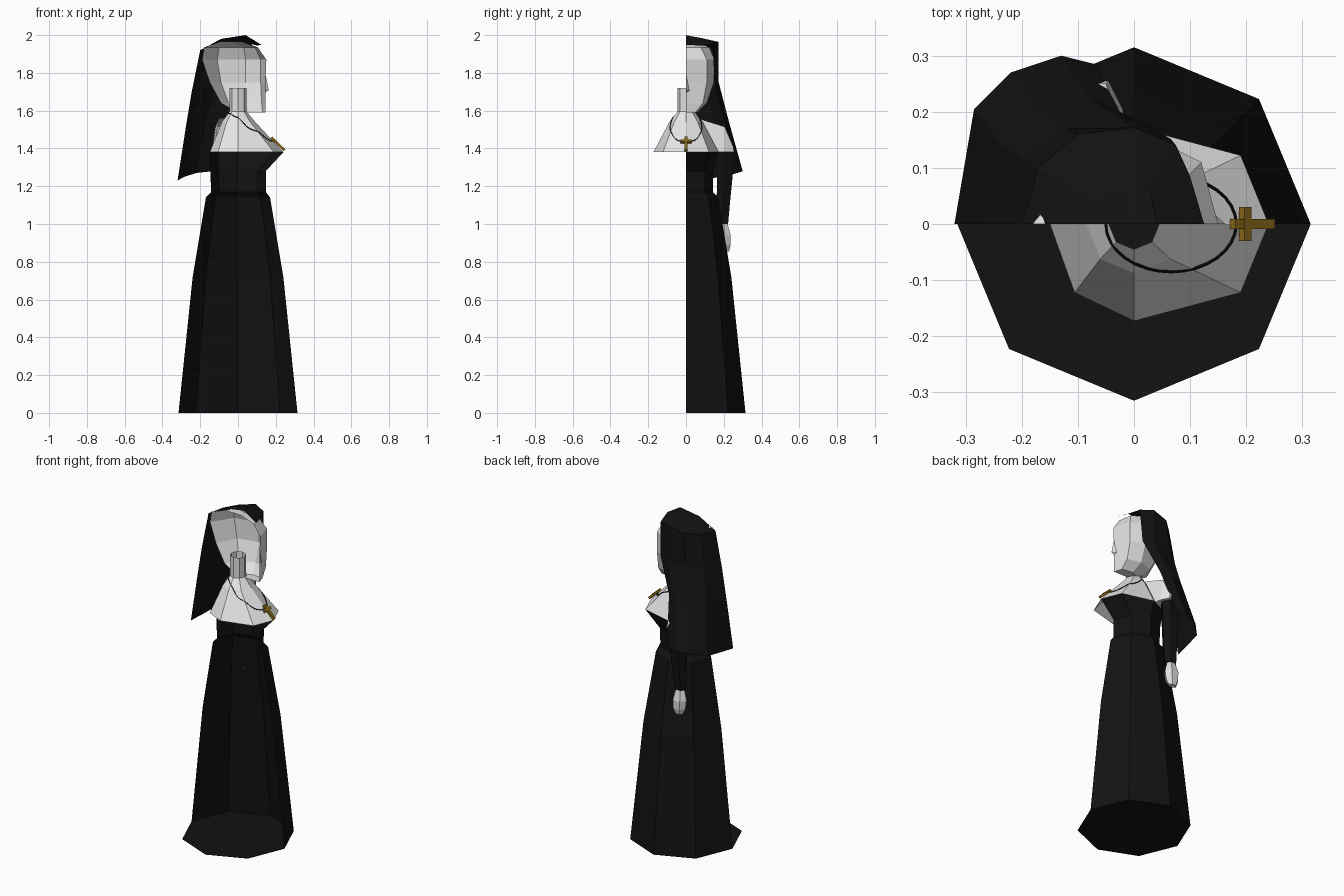
import bpy, bmesh, math
from mathutils import Vector
from mathutils.bvhtree import BVHTree

if "Cube" in bpy.data.objects:
    bpy.data.objects.remove(bpy.data.objects["Cube"])


def material(name, rgb):
    m = bpy.data.materials.new(name)
    m.diffuse_color = (*rgb, 1)
    m.use_nodes = True
    m.node_tree.nodes["Principled BSDF"].inputs["Base Color"].default_value = m.diffuse_color
    return m


BLACK = material("black_cloth", (0.006, 0.006, 0.006))
WHITE = material("white_cloth", (0.80, 0.80, 0.80))
PALE = material("pale_skin", (0.74, 0.74, 0.74))
GOLD = material("old_gold", (0.27, 0.15, 0.01))


def finish(name, bm, mat):
    bmesh.ops.remove_doubles(bm, verts=bm.verts, dist=0.0005)
    bmesh.ops.recalc_face_normals(bm, faces=bm.faces)
    me = bpy.data.meshes.new(name)
    bm.to_mesh(me)
    bm.free()
    me.materials.append(mat)
    ob = bpy.data.objects.new(name, me)
    bpy.context.collection.objects.link(ob)
    return ob


def loft(name, rows, mat, closed=True, first=False, last=False):
    """Skin rows of points; optionally cap the first and last row."""
    bm = bmesh.new()
    grid = [[bm.verts.new(p) for p in row] for row in rows]
    for a, b in zip(grid, grid[1:]):
        n = len(a)
        for i in range(n if closed else n - 1):
            j = (i + 1) % n
            bm.faces.new((a[i], a[j], b[j], b[i]))
    if first:
        bm.faces.new(grid[0])
    if last:
        bm.faces.new(grid[-1])
    return finish(name, bm, mat)


def ring(z, front, back, side, bulge=1.0, half=False):
    """Eight-sided ring with its own front and back reach; half keeps y >= 0."""
    pts = []
    for i in range(5 if half else 8):
        c, s = math.cos(i * math.pi / 4), math.sin(i * math.pi / 4)
        x = c * (front if c > 0 else back)
        if 0.1 < c < 0.9:
            x *= bulge
        pts.append((x, s * side, z))
    return pts


def oval(cx, cy, z, rx, ry, n=6):
    return [(cx + rx * math.cos(i * math.tau / n), cy + ry * math.sin(i * math.tau / n), z)
            for i in range(n)]


# Habit: an open half shell standing on a full octagonal base
dress = [(0, .315, .315, .315, 1), (.72, .24, .24, .24, 1), (1.14, .17, .17, .17, 1),
         (1.17, .147, .142, .142, 1), (1.28, .147, .147, .145, 1), (1.38, .24, .15, .173, 1.12)]
loft("dress", [ring(*d, half=True) for d in dress], BLACK, closed=False)
bm = bmesh.new()
bm.faces.new([bm.verts.new(p) for p in ring(0, .315, .315, .315)])
finish("dress_base", bm, BLACK)

# Full collar and neck
collar = loft("collar", [ring(1.38, .24, .15, .173, 1.12), ring(1.54, .092, .085, .088),
                         ring(1.595, .045, .045, .045)], WHITE)
loft("neck", [ring(1.58, .045, .045, .045), ring(1.72, .045, .045, .045)], PALE)

# White shoulder cape, sleeve and hand on the modelled side
loft("shoulder_cape", [
    [(-.13, .06, 1.38), (0, .06, 1.38), (-.02, .06, 1.56), (-.10, .06, 1.56)],
    [(-.14, .21, 1.38), (-.02, .205, 1.38), (-.035, .205, 1.515), (-.12, .205, 1.515)],
    [(-.13, .255, 1.38), (-.045, .255, 1.38), (-.05, .25, 1.41), (-.12, .25, 1.41)]],
    WHITE, last=True)
loft("sleeve", [oval(-.09, .20, 1.385, .055, .05), oval(-.09, .205, 1.25, .052, .048),
                oval(-.095, .197, 1.10, .045, .04), oval(-.10, .195, 1.0, .038, .032)],
     BLACK, first=True, last=True)
loft("hand", [oval(-.10, .198, 1.01, .026, .022), oval(-.10, .204, .94, .046, .038),
              oval(-.10, .208, .89, .042, .033), oval(-.10, .212, .855, .026, .018)],
     PALE, first=True, last=True)

# Head: half shell, each row runs from face centre round to the back of the skull
head = [
    (1.59, [(.145, 0), (.13, .05), (.06, .06), (.01, .04), (0, 0)]),
    (1.64, [(.145, 0), (.125, .09), (.04, .11), (-.05, .08), (-.09, 0)]),
    (1.75, [(.145, 0), (.12, .11), (.04, .148), (-.09, .12), (-.15, 0)]),
    (1.87, [(.150, 0), (.12, .11), (.04, .15), (-.11, .12), (-.19, 0)]),
    (1.935, [(.105, 0), (.09, .08), (.03, .125), (-.10, .10), (-.18, 0)]),
    (1.967, [(.02, 0), (.01, .04), (-.03, .05), (-.07, .04), (-.09, 0)])]
loft("head", [[(x, y, z) for x, y in row] for z, row in head], PALE,
     closed=False, first=True, last=True)

# Half of a small nose
bm = bmesh.new()
top, tip, side, low = [bm.verts.new(p) for p in
                       ((.146, 0, 1.79), (.163, 0, 1.71), (.142, .018, 1.705), (.145, 0, 1.695))]
bm.faces.new((top, tip, side))
bm.faces.new((tip, low, side))
finish("nose", bm, PALE)

# Veil: crown cap, then a drape that hangs behind the face to the hem
crown = [(.04, 0, 2.0), (.03, .05, 1.99), (.02, .06, 1.988), (0, .07, 1.987),
         (-.04, .06, 1.985), (-.07, .04, 1.982), (-.09, 0, 1.98)]
brow = [(.125, 0, 1.948), (.10, .085, 1.945), (.075, .14, 1.952), (0, .172, 1.964),
        (-.10, .16, 1.94), (-.17, .10, 1.925), (-.20, 0, 1.92)]
loft("veil_crown", [crown, brow], BLACK, closed=False, first=True)
drape = [
    brow[2:],
    [(.065, .152, 1.75), (0, .173, 1.75), (-.12, .17, 1.74), (-.20, .115, 1.72), (-.245, 0, 1.70)],
    [(-.025, .20, 1.56), (-.08, .225, 1.55), (-.17, .205, 1.54), (-.24, .145, 1.53), (-.275, 0, 1.52)],
    [(-.07, .285, 1.29), (-.13, .30, 1.28), (-.22, .27, 1.27), (-.285, .205, 1.25), (-.32, 0, 1.23)]]
loft("veil_drape", drape, BLACK, closed=False)

# Necklace: oval cord dropped onto the collar surface
bm = bmesh.new()
bm.from_mesh(collar.data)
tree = BVHTree.FromBMesh(bm)
bm.free()
path = []
for i in range(32):
    a = i * math.tau / 32
    x, y = .066 + .116 * math.cos(a), .085 * math.sin(a)
    hit = tree.ray_cast(Vector((x, y, 2.5)), Vector((0, 0, -1)))[0]
    path.append(Vector((x, y, (hit.z if hit else 1.59) + .002)))
rows = []
for i, p in enumerate(path):
    t = (path[(i + 1) % 32] - path[i - 1]).normalized()
    u = t.cross(Vector((0, 0, 1))).normalized()
    v = u.cross(t)
    rows.append([p + .003 * (u * math.cos(k * math.tau / 4) + v * math.sin(k * math.tau / 4))
                 for k in range(4)])
loft("necklace_cord", rows + [rows[0]], BLACK)

# Gold cross lying on the sloping front of the collar
down = Vector((.72, 0, -.69)).normalized()
across = Vector((0, 1, 0))
out = across.cross(down).normalized()
if out.z < 0:
    out = -out
bm = bmesh.new()
for centre, length, width in ((Vector((.211, 0, 1.424)), .049, .0085),
                              (Vector((.198, 0, 1.437)), .0085, .030)):
    vs = bmesh.ops.create_cube(bm, size=2)["verts"]
    for v in vs:
        v.co = centre + down * v.co.x * length + across * v.co.y * width + out * v.co.z * .007
finish("cross_pendant", bm, GOLD)
